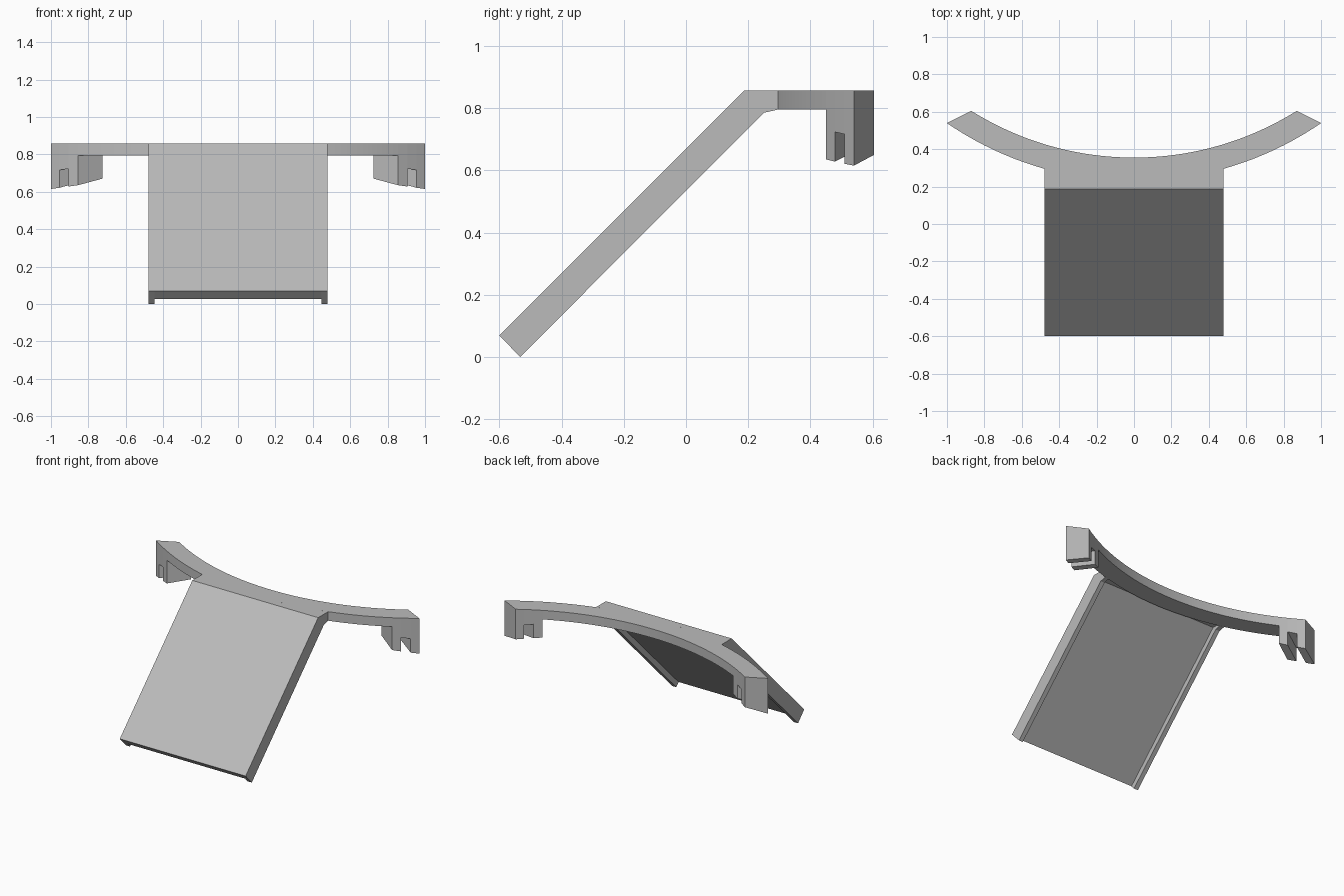
import bpy, bmesh, math

if "Cube" in bpy.data.objects:
    bpy.data.objects.remove(bpy.data.objects["Cube"])

grey = bpy.data.materials.new("light grey")
grey.use_nodes = True
colour = (0.5, 0.5, 0.5, 1)
grey.diffuse_color = colour
grey.node_tree.nodes["Principled BSDF"].inputs["Base Color"].default_value = colour

CENTRE_Y, R_FRONT, R_BACK = 1.995, 1.766, 1.64
TOP, UNDER = 0.857, 0.795


def arc_y(x, radius):
    return CENTRE_Y - math.sqrt(radius ** 2 - x ** 2)


def loft(name, sections):
    """Skin a row of matching cross-sections and cap both ends."""
    bm = bmesh.new()
    rings = [[bm.verts.new(p) for p in s] for s in sections]
    n = len(rings[0])
    for a, b in zip(rings, rings[1:]):
        for i in range(n):
            j = (i + 1) % n
            bm.faces.new((a[i], a[j], b[j], b[i]))
    bm.faces.new(rings[0])
    bm.faces.new(rings[-1])
    bmesh.ops.recalc_face_normals(bm, faces=bm.faces)
    # drop the empty slivers left where two sections share a station
    flat = [f for f in bm.faces if f.calc_area() < 1e-7]
    bmesh.ops.delete(bm, geom=flat, context='FACES')
    bmesh.ops.remove_doubles(bm, verts=bm.verts, dist=1e-5)
    mesh = bpy.data.meshes.new(name)
    bm.to_mesh(mesh)
    bm.free()
    mesh.materials.append(grey)
    obj = bpy.data.objects.new(name, mesh)
    bpy.context.collection.objects.link(obj)
    return obj


# Curved band with a slotted, slanted foot at each end
FOOT, SLOT_A, SLOT_B, END = 0.855, 0.905, 0.955, 1.0
SLOT_HEIGHT = 0.095


def band_section(s, lift=None):
    """Section at station s; lift is the height above the foot's slanted sole."""
    a = abs(s)
    back_x = math.copysign(a - 0.13 if a >= FOOT else a * 0.725 / FOOT, s)
    front, back = arc_y(s, R_FRONT), arc_y(back_x, R_BACK)
    low_front = low_back = UNDER
    if lift is not None:
        low_front = 0.635 - 0.138 * (a - FOOT) + lift
        low_back = low_front + 0.035
    return [(s, front, low_front), (s, front, TOP),
            (back_x, back, TOP), (back_x, back, low_back)]


foot_steps = [(END, 0), (SLOT_B, 0), (SLOT_B, SLOT_HEIGHT),
              (SLOT_A, SLOT_HEIGHT), (SLOT_A, 0), (FOOT, 0)]
STEPS = 32
sections = [band_section(-s, h) for s, h in foot_steps]
sections += [band_section(FOOT * (2 * i / STEPS - 1)) for i in range(STEPS + 1)]
sections += [band_section(s, h) for s, h in reversed(foot_steps)]
band = loft("curved_band", sections)
bpy.context.view_layer.objects.active = band
band.select_set(True)
bpy.ops.object.shade_smooth_by_angle(angle=math.radians(20))
band.select_set(False)

# Sloping panel, its top edge following the band
INNER, OUTER = 0.447, 0.478


def panel_section(x):
    y = arc_y(x, R_FRONT)
    return [(x, -0.6, 0.07), (x, -0.557, 0.027), (x, 0.226, 0.81),
            (x, y, 0.81), (x, y, TOP), (x, 0.187, TOP)]


loft("sloping_panel", [panel_section(INNER * (i / 8 - 1)) for i in range(17)])


# Deeper rails along both sides of the panel
def rail_section(x):
    y = arc_y(x, R_FRONT)
    return [(x, -0.6, 0.07), (x, -0.533, 0.0), (x, 0.25, 0.785),
            (x, y, UNDER), (x, y, TOP), (x, 0.187, TOP)]


for side, name in ((1, "left_rail"), (-1, "right_rail")):
    loft(name, [rail_section(side * INNER), rail_section(side * OUTER)])
